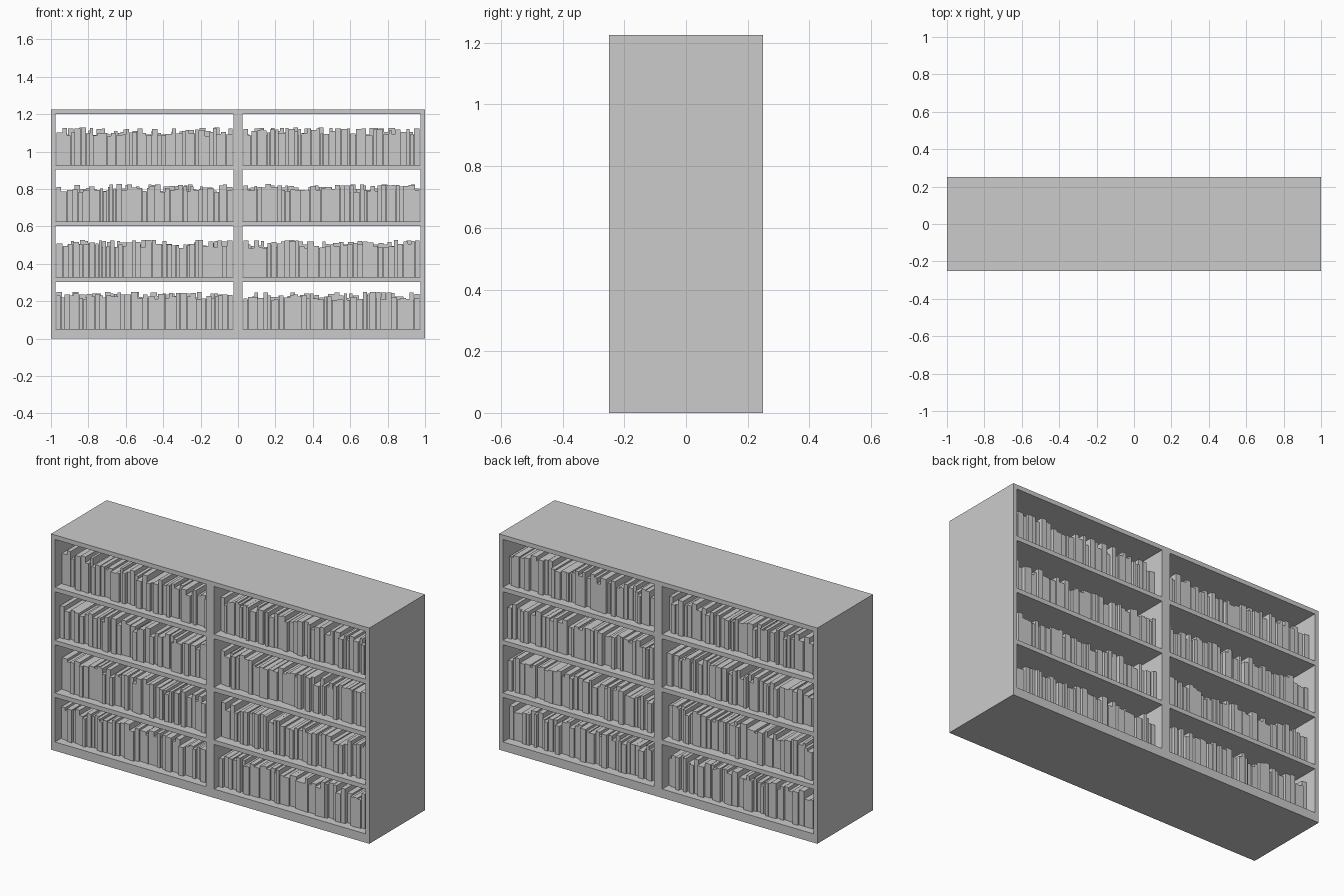
import bpy, bmesh, random
from mathutils import Matrix

if "Cube" in bpy.data.objects:
    bpy.data.objects.remove(bpy.data.objects["Cube"])

random.seed(7)
W, D, H, T = 1.0, 0.25, 1.225, 0.025   # half width, half depth, height, board thickness


def add_box(bm, lo, hi):
    size = [b - a for a, b in zip(lo, hi)]
    mid = [(a + b) / 2 for a, b in zip(lo, hi)]
    bmesh.ops.create_cube(bm, size=1, matrix=Matrix.Translation(mid) @ Matrix.Diagonal((*size, 1)))


def make_object(name, bm):
    mesh = bpy.data.meshes.new(name)
    bm.to_mesh(mesh)
    bm.free()
    obj = bpy.data.objects.new(name, mesh)
    bpy.context.collection.objects.link(obj)
    return obj


def board(name, lo, hi):
    bm = bmesh.new()
    add_box(bm, lo, hi)
    return make_object(name, bm)


# Carcass: base, top, two sides and the middle divider
board("base", (-W, -D, 0), (W, D, 0.05))
board("top", (-W, -D, H - T), (W, D, H))
board("left_side", (-W, -D, 0.05), (-W + T, D, H - T))
board("right_side", (W - T, -D, 0.05), (W, D, H - T))
board("divider", (-T, -D, 0.05), (T, D, H - T))

# Shelves, open at front and back
bays = {"left": (-W + T, -T), "right": (T, W - T)}
for bay, (x0, x1) in bays.items():
    for i, z in enumerate((0.303, 0.602, 0.903)):
        board(f"{bay}_shelf_{i + 1}", (x0, -D, z), (x1, D, z + T))


# A row of upright books of varying thickness, height and depth
def book_row(name, x0, x1, z, side):
    widths = [random.uniform(0.015, 0.036) for _ in range(38)]
    scale = (x1 - x0) / sum(widths)
    bm = bmesh.new()
    x = x0
    for w in widths:
        w *= scale
        spine = side * random.uniform(0.19, 0.215)
        rear = side * 0.045
        add_box(bm, (x + 0.0005, min(spine, rear), z),
                (x + w - 0.0005, max(spine, rear), z + random.uniform(0.155, 0.2)))
        x += w
    make_object(name, bm)


# Books face both the front and the back of every compartment
for bay, (x0, x1) in bays.items():
    for level, z in enumerate((0.05, 0.328, 0.627, 0.928)):
        for face, side in (("front", -1), ("back", 1)):
            book_row(f"{bay}_{face}_books_{level + 1}", x0 + 0.004, x1 - 0.004, z, side)
